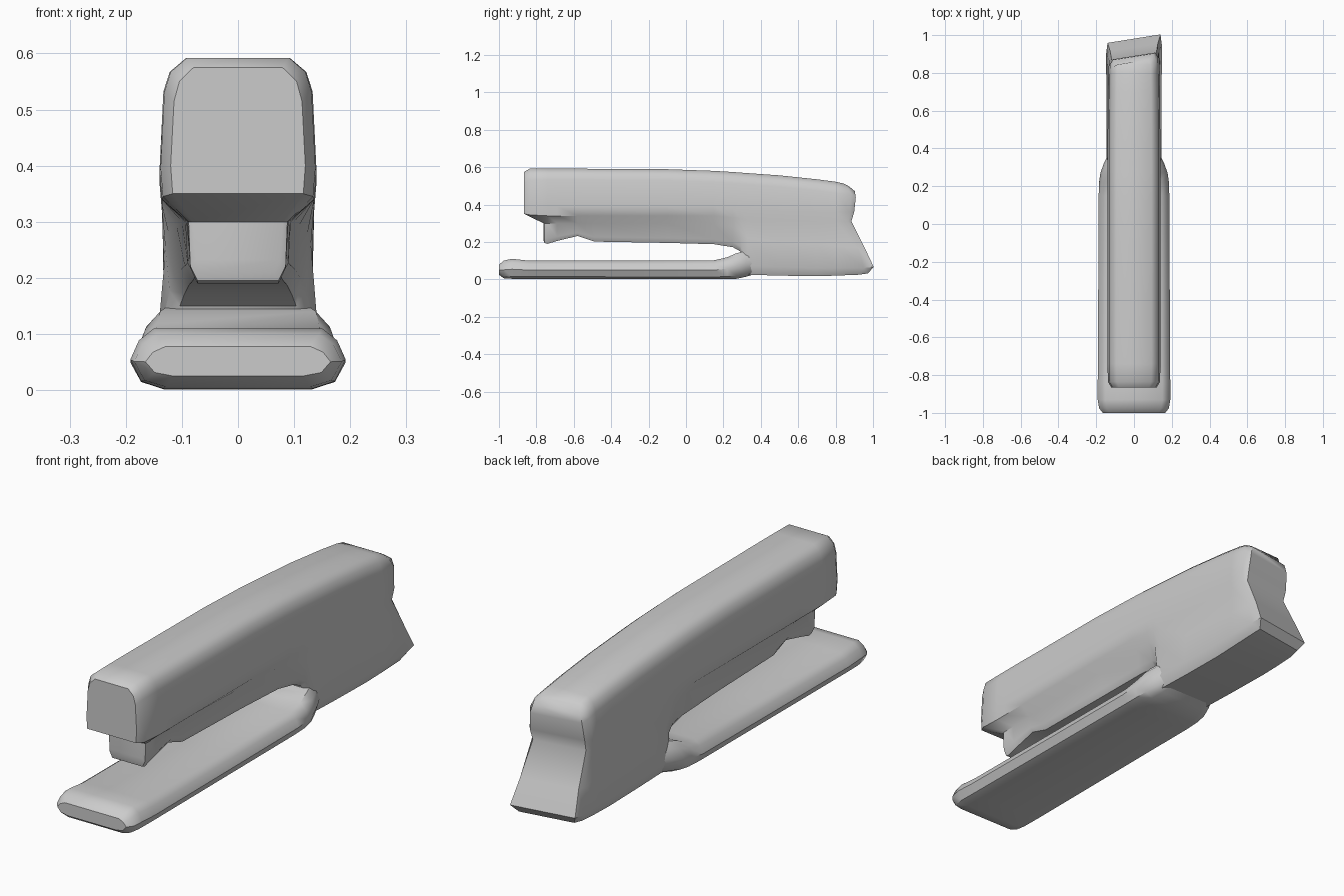
import bpy, bmesh

grey = bpy.data.materials.new("plain_grey")
grey.diffuse_color = (0.6, 0.6, 0.6, 1)


def interp(table, v):
    """Piecewise linear lookup in a sorted list of (input, output)."""
    for (a, fa), (b, fb) in zip(table, table[1:]):
        if v <= b:
            return fa + (fb - fa) * max(0, v - a) / (b - a)
    return table[-1][1]


def loft(name, halves):
    """Skin mirrored half sections of (x, y, z) points, with strip end caps."""
    bm = bmesh.new()
    n = len(halves[0])
    rings = []
    for half in halves:
        pts = half + [(-x, y, z) for x, y, z in reversed(half)]
        # the rear end is slightly skewed in plan
        rings.append([bm.verts.new((x, y + (0.16 * (x - 0.1) if y > 0.86 else 0), z))
                      for x, y, z in pts])
    m = 2 * n
    for a, b in zip(rings, rings[1:]):
        for i in range(m):
            j = (i + 1) % m
            bm.faces.new((a[i], a[j], b[j], b[i]))
    for r in (rings[0], rings[-1]):
        for i in range(n - 1):
            bm.faces.new((r[i], r[i + 1], r[m - 2 - i], r[m - 1 - i]))
    bmesh.ops.recalc_face_normals(bm, faces=bm.faces)
    me = bpy.data.meshes.new(name)
    bm.to_mesh(me)
    bm.free()
    me.materials.append(grey)
    ob = bpy.data.objects.new(name, me)
    bpy.context.collection.objects.link(ob)
    bpy.ops.object.select_all(action='DESELECT')
    ob.select_set(True)
    bpy.context.view_layer.objects.active = ob
    bpy.ops.object.shade_smooth_by_angle(angle=0.75)


# how far the rear end reaches at each height
REAR = [(0.02, 0.8), (0.07, 1.0), (0.2, 0.68), (0.31, 0.41),
        (0.40, 0.54), (0.47, 0.52), (0.52, 0.25)]


def body_half(y, top, w, shoulder, waist_w, waist, bot_w, bot):
    pts = [(w * 0.66, top), (w * 0.87, top - 0.025), (w * 0.95, top - 0.06),
           (w, shoulder + 0.05), (w * 0.97, shoulder), (waist_w, waist),
           (bot_w, bot + (waist - bot) * 0.25), (bot_w * 0.85, bot)]
    out = []
    for i, (x, z) in enumerate(pts):
        py = y
        if i >= 5 and y < -0.74:      # magazine nose sits behind the arm nose
            py = -0.74 + (y + 0.74) * 0.18
        if y > 0.8:
            py = 0.8 + (y - 0.8) * interp(REAR, z)
        out.append((x, py, z))
    return out


# arm, magazine and rear block: y, top, width, shoulder, waist w/z, bottom w/z
BODY = [
    (-0.865, 0.575, 0.120, 0.350, 0.080, 0.300, 0.075, 0.210),
    (-0.835, 0.592, 0.138, 0.345, 0.088, 0.300, 0.085, 0.195),
    (-0.740, 0.592, 0.140, 0.340, 0.090, 0.300, 0.085, 0.190),
    (-0.690, 0.592, 0.140, 0.340, 0.090, 0.300, 0.085, 0.205),
    (-0.580, 0.592, 0.140, 0.340, 0.092, 0.300, 0.085, 0.232),
    (-0.490, 0.591, 0.140, 0.340, 0.094, 0.300, 0.090, 0.202),
    (-0.100, 0.589, 0.140, 0.340, 0.100, 0.300, 0.095, 0.195),
    (0.150, 0.580, 0.140, 0.340, 0.110, 0.295, 0.102, 0.188),
    (0.250, 0.574, 0.140, 0.330, 0.124, 0.280, 0.112, 0.172),
    (0.290, 0.571, 0.140, 0.325, 0.130, 0.260, 0.122, 0.150),
    (0.330, 0.568, 0.140, 0.320, 0.132, 0.220, 0.145, 0.025),
    (0.500, 0.556, 0.139, 0.315, 0.133, 0.200, 0.145, 0.020),
    (0.700, 0.535, 0.137, 0.310, 0.133, 0.190, 0.146, 0.017),
    (0.800, 0.522, 0.135, 0.310, 0.133, 0.180, 0.147, 0.020),
    (0.950, 0.512, 0.134, 0.310, 0.134, 0.170, 0.147, 0.025),
    (1.000, 0.497, 0.118, 0.310, 0.126, 0.170, 0.140, 0.032),
]
loft("arm_and_rear_block", [body_half(*s) for s in BODY])


def base_half(y, w, z0, z1):
    h = z1 - z0
    return [(w * k, y, z0 + h * t) for k, t in
            ((0.78, 1), (0.92, 0.8), (1, 0.48), (0.9, 0.12), (0.7, 0))]


# base plate, rising into the throat at its rear: y, width, bottom, top
BASE = [
    (-1.000, 0.165, 0.025, 0.078),
    (-0.975, 0.185, 0.006, 0.100),
    (-0.930, 0.192, 0.003, 0.110),
    (-0.840, 0.192, 0.003, 0.100),
    (-0.300, 0.189, 0.002, 0.100),
    (0.150, 0.187, 0.001, 0.102),
    (0.220, 0.185, 0.001, 0.118),
    (0.270, 0.178, 0.003, 0.140),
    (0.320, 0.160, 0.014, 0.150),
    (0.370, 0.135, 0.028, 0.150),
]
loft("base_plate", [base_half(*s) for s in BASE])
